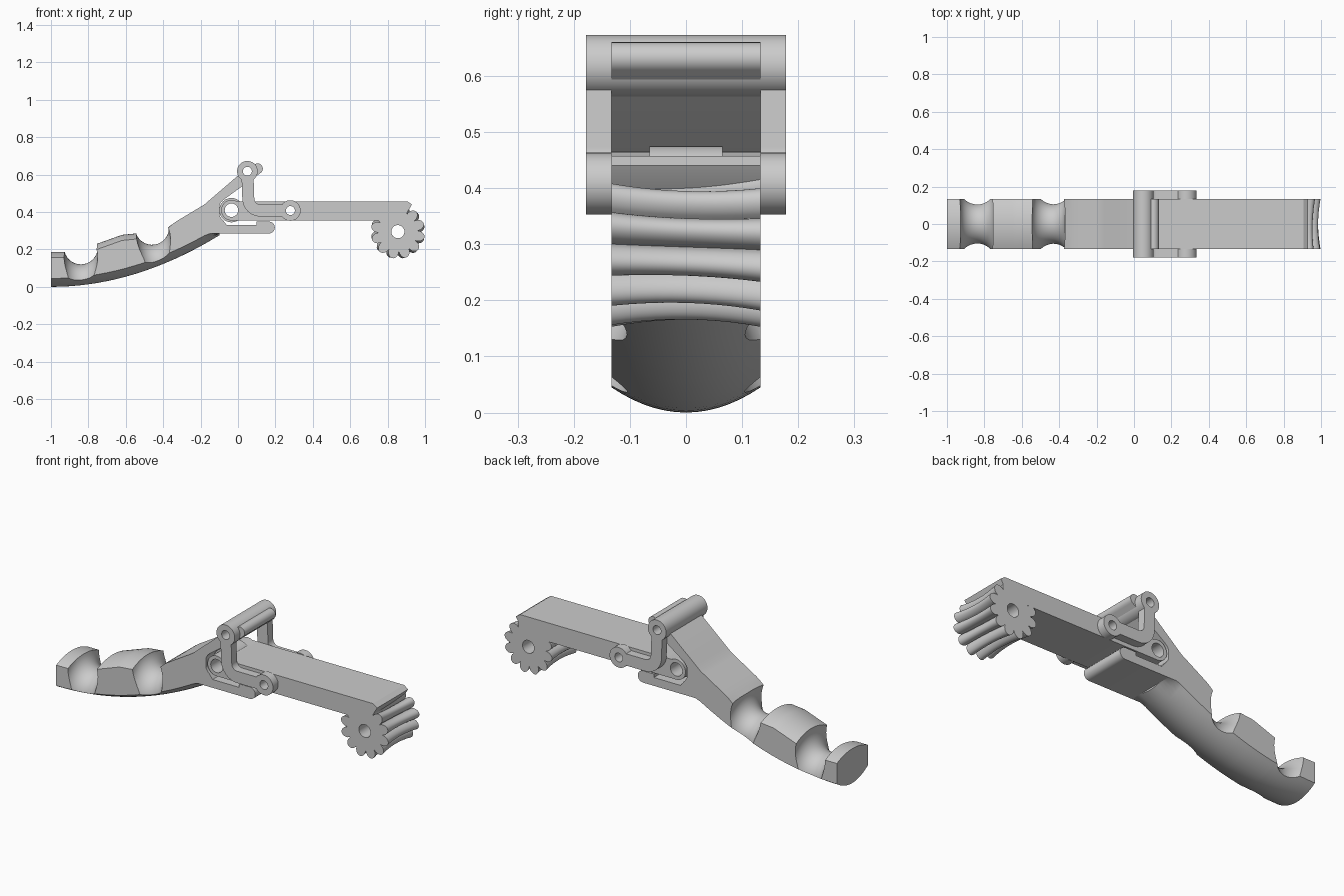
import bpy, bmesh, math
from mathutils import Vector

cube = bpy.data.objects.get("Cube")
if cube:
    bpy.data.objects.remove(cube, do_unlink=True)

W = 0.133                       # half width of the body
OUT = 0.178                     # outer face of the side links
PIVOT, HINGE, LINK_END, AXLE = (-0.035, 0.41), (0.05, 0.618), (0.28, 0.408), (0.855, 0.295)


def finish(name, bm):
    bmesh.ops.recalc_face_normals(bm, faces=bm.faces[:])
    mesh = bpy.data.meshes.new(name)
    bm.to_mesh(mesh)
    bm.free()
    ob = bpy.data.objects.new(name, mesh)
    bpy.context.collection.objects.link(ob)
    return ob


def arc(c, r, a0, a1, n=10):
    angles = [math.radians(a0 + (a1 - a0) * i / n) for i in range(n + 1)]
    return [(c[0] + r * math.cos(a), c[1] + r * math.sin(a)) for a in angles]


def loft(name, rings, closed=False):
    """Skin equal rings of points; cap the ends unless closed."""
    bm = bmesh.new()
    loops = [[bm.verts.new(p) for p in ring] for ring in rings]
    n = len(loops[0])
    pairs = list(zip(loops, loops[1:])) + ([(loops[-1], loops[0])] if closed else [])
    for a, b in pairs:
        for i in range(n):
            j = (i + 1) % n
            bm.faces.new((a[i], a[j], b[j], b[i]))
    if not closed:
        bm.faces.new(loops[0])
        bm.faces.new(loops[-1])
    return finish(name, bm)


def extrude(name, pts, y0=-W, y1=W):
    return loft(name, [[(x, y, z) for x, z in pts] for y in (y0, y1)])


def disc(name, c, r, y0=-W, y1=W, n=40):
    return extrude(name, arc(c, r, 0, 360, n)[:-1], y0, y1)


def boolean(ob, tool, op='DIFFERENCE'):
    tool.hide_render = True
    mod = ob.modifiers.new(op.title(), 'BOOLEAN')
    mod.operation, mod.object, mod.solver = op, tool, 'EXACT'
    with bpy.context.temp_override(object=ob, active_object=ob, selected_objects=[ob]):
        bpy.ops.object.modifier_apply(modifier=mod.name)
    bpy.data.objects.remove(tool, do_unlink=True)


def bore(ob, c, r):
    boolean(ob, disc("bore_cutter", c, r, -0.3, 0.3, 32))


def sample(table, x):
    for (x0, z0), (x1, z1) in zip(table, table[1:]):
        if x <= x1:
            return z0 + (z1 - z0) * (x - x0) / (x1 - x0)
    return table[-1][1]


# Lever grip: rounded belly, crowned top, two finger grooves
TOP = [(-1, 0.187), (-0.9, 0.187), (-0.76, 0.228), (-0.62, 0.278), (-0.53, 0.287),
       (-0.4, 0.30), (-0.33, 0.35), (-0.18, 0.44), (-0.1, 0.509)]
CROWN = [(-1, 0.03), (-0.5, 0.03), (-0.36, 0), (-0.1, 0)]
stations = sorted({round(-1 + 0.05 * i, 3) for i in range(19)} | {x for x, _ in TOP})
steps = [-1 + i / 7 for i in range(15)]
sections = []
for x in stations:
    low = 0.34 * (x + 1) ** 2
    belly = [(x, W * s, min(low + 0.045 * s * s, 0.285)) for s in steps]
    back = [(x, W * s, sample(TOP, x) - sample(CROWN, x) * s * s) for s in reversed(steps)]
    sections.append(belly + back)
grip = loft("lever_grip", sections)
for x, z, tilt in ((-0.84, 0.013, 0), (-0.43, 0.12, 0.15)):
    bpy.ops.mesh.primitive_torus_add(major_radius=0.197, minor_radius=0.09,
                                     major_segments=64, minor_segments=32,
                                     location=(x, 0, z),
                                     rotation=(0, math.pi / 2 - tilt, 0))
    boolean(grip, bpy.context.object)

# Lever head: lower lip, pivot pocket and sloping plate
head = [(-0.14, 0.285)] + arc((0.165, 0.317), 0.032, -90, 90)
head += [(0.1, 0.349), (0.1, 0.33), (-0.06, 0.33)]
head += arc(PIVOT, 0.07, 230, 130)
head += arc((0.105, 0.632), 0.028, -50, 130)
head += [(0, 0.595), (-0.14, 0.474)]
lever_head = extrude("lever_head", head)
barrel = disc("hinge_barrel", HINGE, 0.055)

# Straight arm with its pivot eye
bar = arc(PIVOT, 0.055, 60, 270, 20)
bar += [(0.86, 0.355), (0.9, 0.39), (0.93, 0.44), (0.905, 0.457), (0.03, 0.457)]
arm = extrude("straight_arm", bar)
hub = disc("pivot_hub", PIVOT, 0.065, -0.065, 0.065)

# Bent side links, one on each side
half = 0.032
bend = (0.12, 0.473)
outline = arc(HINGE, half, 0, 180)
outline += arc(bend, 0.065 + half, 180, 270)
outline += arc(LINK_END, half, -90, 90)
outline += arc(bend, 0.065 - half, 270, 180)
links = []
for side, label in ((1, "left"), (-1, "right")):
    y0, y1 = sorted((side * W, side * OUT))
    link = extrude(label + "_link", outline, y0, y1)
    for c in (HINGE, LINK_END):
        boolean(link, disc("link_eye", c, 0.055, y0, y1), 'UNION')
    links.append(link)

# Throated gear at the far end
TEETH, COUNT = 12, 192


def gear_ring(s):
    ring = []
    for i in range(COUNT):
        a = math.tau * i / COUNT
        wave = abs(math.sin(TEETH * a / 2)) ** 0.6
        r = 0.105 + 0.04 * wave - 0.012 * (1 - s * s)
        t = a - 0.05 * s
        ring.append((AXLE[0] + r * math.cos(t), W * s, AXLE[1] + r * math.sin(t)))
    return ring


gear = loft("gear", [gear_ring(-1 + i / 5) for i in range(11)])

# Through holes
for ob, c, r in [(lever_head, HINGE, 0.024), (barrel, HINGE, 0.024),
                 (arm, PIVOT, 0.036), (hub, PIVOT, 0.036), (arm, LINK_END, 0.024),
                 (gear, AXLE, 0.035)]:
    bore(ob, c, r)
for link in links:
    for c in (HINGE, LINK_END):
        bore(link, c, 0.024)

# Smooth rounded faces, keep hard edges
parts = [grip, lever_head, barrel, arm, hub, gear] + links
bpy.ops.object.select_all(action='DESELECT')
for ob in parts:
    ob.select_set(True)
bpy.context.view_layer.objects.active = grip
bpy.ops.object.shade_smooth_by_angle(angle=math.radians(30))
